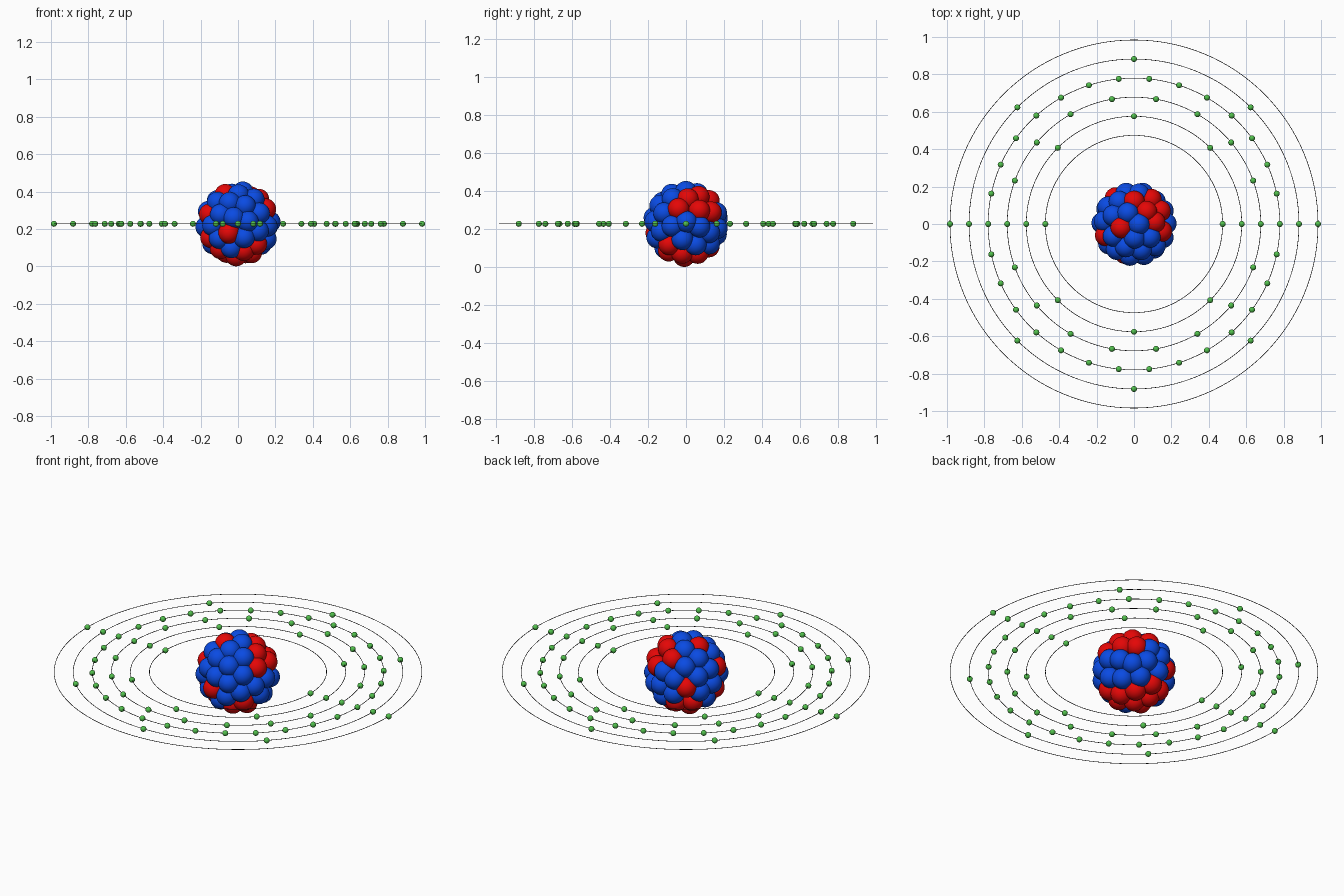
import bpy
import math
from mathutils import Vector

if "Cube" in bpy.data.objects:
    bpy.data.objects.remove(bpy.data.objects["Cube"], do_unlink=True)

CENTRE = Vector((0, 0, 0.2275))
SHELL = 0.171      # distance of the outer nucleons from the centre
BALL = 0.057       # nucleon radius


def material(name, rgb):
    mat = bpy.data.materials.new(name)
    mat.use_nodes = True
    mat.diffuse_color = (*rgb, 1)
    mat.node_tree.nodes["Principled BSDF"].inputs["Base Color"].default_value = (*rgb, 1)
    return mat


red = material("proton red", (0.78, 0.002, 0.002))
blue = material("neutron blue", (0.003, 0.07, 0.77))
green = material("electron green", (0.085, 0.53, 0.075))
black = material("orbit black", (0.012, 0.012, 0.012))


def ball_mesh(name, radius, segments, mat):
    """A smooth sphere mesh to be shared by many objects."""
    bpy.ops.mesh.primitive_uv_sphere_add(segments=segments, ring_count=segments // 2, radius=radius)
    source = bpy.context.object
    bpy.ops.object.shade_smooth()
    mesh = source.data
    mesh.name = name
    mesh.materials.append(mat)
    bpy.data.objects.remove(source, do_unlink=True)
    return mesh


def place(name, mesh, location):
    obj = bpy.data.objects.new(name, mesh)
    obj.location = location
    bpy.context.collection.objects.link(obj)


# Directions of the protons on the outside of the nucleus
protons = [Vector(p).normalized() for p in (
    (0, 12, 12), (9, 13, 6), (11, 1, 13), (7, 7, 15), (15, -4, 8),
    (14, 7, 7), (-7, -2, 16), (-15, -6, 5), (-10, 14, -1), (-16, -6, -8),
    (-2, 12, -12), (10, -9, -11), (-1, -1, -17), (-6, 5, -15), (-10, 8, -11),
    (4, 6, -15), (7, -2, -15), (3, -9, -14), (-10, -6, -14), (-5, -16, -5))]

# Neutrons fill the remaining room: spread evenly, then pushed apart
count = 54
neutrons = []
for i in range(count):
    z = 1 - (2 * i + 1) / count
    turn = i * math.pi * (3 - math.sqrt(5))
    flat = math.sqrt(1 - z * z)
    neutrons.append(Vector((flat * math.cos(turn), flat * math.sin(turn), z)))
for p in protons:
    neutrons.remove(min(neutrons, key=lambda n: (n - p).length))
for step in range(80):
    moved = []
    for n in neutrons:
        push = Vector()
        for other in protons + neutrons:
            gap = n - other
            if 0 < gap.length < 1.2:
                push += gap.normalized() / max(gap.length, 0.1) ** 3
        push *= 0.004
        if push.length > 0.05:
            push.length = 0.05
        moved.append((n + push).normalized())
    neutrons = moved

proton_mesh = ball_mesh("proton", BALL, 32, red)
neutron_mesh = ball_mesh("neutron", BALL, 32, blue)
for p in protons:
    place("proton", proton_mesh, CENTRE + p * SHELL)
for n in neutrons:
    place("neutron", neutron_mesh, CENTRE + n * SHELL)
# Inner filling behind the outer nucleons
place("nucleus_core", ball_mesh("nucleus_core", 0.155, 32, blue), CENTRE)

# Flat concentric orbits with evenly spaced electrons
electron_mesh = ball_mesh("electron", 0.016, 16, green)
for level, electrons in enumerate((2, 8, 18, 30, 8, 2)):
    radius = 0.474 + level * 0.102
    bpy.ops.mesh.primitive_torus_add(location=CENTRE, major_radius=radius, minor_radius=0.0016,
                                     major_segments=128, minor_segments=8)
    orbit = bpy.context.object
    orbit.name = "orbit"
    orbit.data.materials.append(black)
    bpy.ops.object.shade_smooth()
    for k in range(electrons):
        angle = math.tau * k / electrons
        offset = Vector((math.cos(angle), math.sin(angle), 0)) * radius
        place("electron", electron_mesh, CENTRE + offset)
